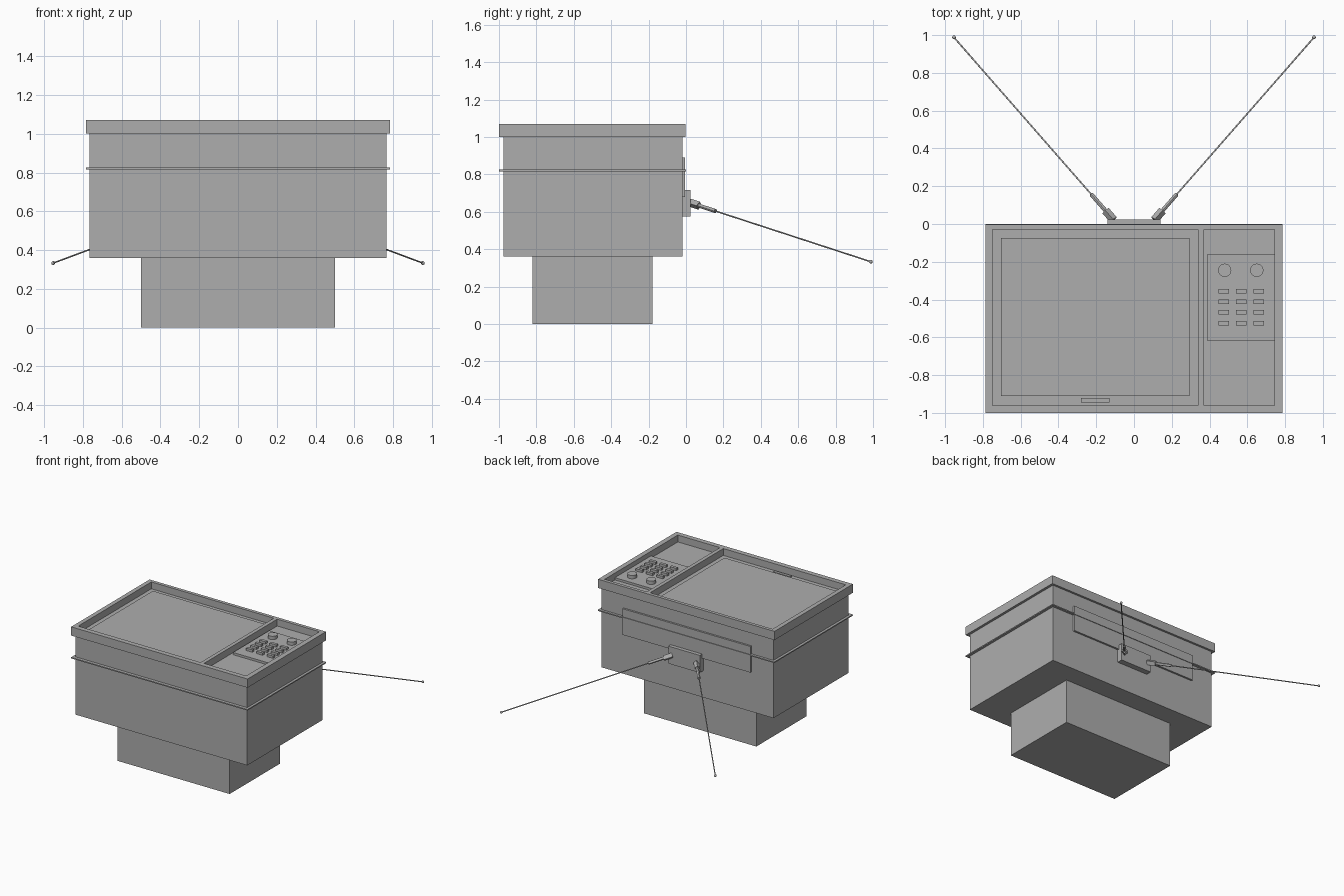
import bpy, bmesh
from mathutils import Vector

old = bpy.data.objects.get("Cube")
if old:
    bpy.data.objects.remove(old, do_unlink=True)

grey = bpy.data.materials.new("plain grey")
grey.use_nodes = True
colour = (0.42, 0.42, 0.42, 1)
grey.diffuse_color = colour
grey.node_tree.nodes["Principled BSDF"].inputs["Base Color"].default_value = colour


def finish(name, bm):
    bmesh.ops.recalc_face_normals(bm, faces=bm.faces)
    mesh = bpy.data.meshes.new(name)
    bm.to_mesh(mesh)
    bm.free()
    mesh.materials.append(grey)
    ob = bpy.data.objects.new(name, mesh)
    bpy.context.collection.objects.link(ob)
    return ob


def smooth(ob):
    bpy.ops.object.select_all(action='DESELECT')
    ob.select_set(True)
    bpy.context.view_layer.objects.active = ob
    bpy.ops.object.shade_smooth_by_angle()


def box(name, xs, ys, zs):
    """Box spanning the given ranges."""
    bm = bmesh.new()
    bmesh.ops.create_cube(bm, size=1)
    for v in bm.verts:
        v.co = [r[0] if c < 0 else r[1] for c, r in zip(v.co, (xs, ys, zs))]
    return finish(name, bm)


def rod(name, a, b, radius, sides=12):
    """Cylinder between two points."""
    a, b = Vector(a), Vector(b)
    bm = bmesh.new()
    bmesh.ops.create_cone(bm, cap_ends=True, segments=sides, radius1=radius,
                          radius2=radius, depth=(b - a).length)
    ob = finish(name, bm)
    ob.location = (a + b) / 2
    ob.rotation_mode = 'QUATERNION'
    ob.rotation_quaternion = (b - a).to_track_quat('Z', 'Y')
    if sides > 4:
        smooth(ob)
    return ob


# Cabinet, rear tube housing and trim band
box("tube_housing", (-0.5, 0.5), (-0.82, -0.18), (0, 0.36))
box("cabinet", (-0.765, 0.765), (-0.975, -0.02), (0.36, 1.015))
box("trim_band", (-0.785, 0.785), (-1.0, 0.0), (0.816, 0.825))

# Rim with two openings: a grid of cells, extruded
columns = [-0.785, -0.75, 0.34, 0.37, 0.745, 0.785]
rows = [-1.0, -0.96, -0.03, -0.003]
bm = bmesh.new()
grid = [[bm.verts.new((x, y, 1.0)) for y in rows] for x in columns]
for i in range(len(columns) - 1):
    for j in range(len(rows) - 1):
        if j == 1 and i in (1, 3):
            continue
        bm.faces.new((grid[i][j], grid[i + 1][j], grid[i + 1][j + 1], grid[i][j + 1]))
result = bmesh.ops.extrude_face_region(bm, geom=bm.faces[:], use_keep_orig=True)
for v in result["geom"]:
    if isinstance(v, bmesh.types.BMVert):
        v.co.z = 1.07
finish("rim", bm)

# Screen and small plate below it
box("screen", (-0.705, 0.295), (-0.91, -0.075), (1.01, 1.027))
box("name_plate", (-0.28, -0.13), (-0.945, -0.922), (1.01, 1.024))

# Control panel with knobs and buttons
box("control_panel", (0.39, 0.745), (-0.62, -0.16), (1.01, 1.033))
for k, x in enumerate((0.48, 0.65)):
    rod(f"knob_{k + 1}", (x, -0.245, 1.03), (x, -0.245, 1.06), 0.035, 32)
for i in range(3):
    for j in range(4):
        x, y = 0.475 + 0.0925 * i, -0.355 - 0.0567 * j
        box(f"button_{i + 1}_{j + 1}", (x - 0.028, x + 0.028),
            (y - 0.012, y + 0.012), (1.03, 1.052))

# Rear plate and aerial mount
box("rear_plate", (-0.57, 0.57), (-0.025, -0.005), (0.68, 0.89))
box("aerial_mount", (-0.14, 0.14), (-0.025, 0.025), (0.575, 0.715))

# Mirrored aerials: hinge, sleeve, thin rod and tip
for side, s in (("left", 1), ("right", -1)):
    start = Vector((s * 0.108, 0.022, 0.648))
    tip = Vector((s * 0.953, 0.988, 0.333))
    rod(f"aerial_hinge_{side}", start, start.lerp(tip, 0.05), 0.022, 4)
    rod(f"aerial_sleeve_{side}", start.lerp(tip, 0.04), start.lerp(tip, 0.14), 0.011)
    rod(f"aerial_rod_{side}", start.lerp(tip, 0.13), tip, 0.004)
    bm = bmesh.new()
    bmesh.ops.create_uvsphere(bm, u_segments=12, v_segments=8, radius=0.01)
    ball = finish(f"aerial_tip_{side}", bm)
    ball.location = tip
    smooth(ball)
